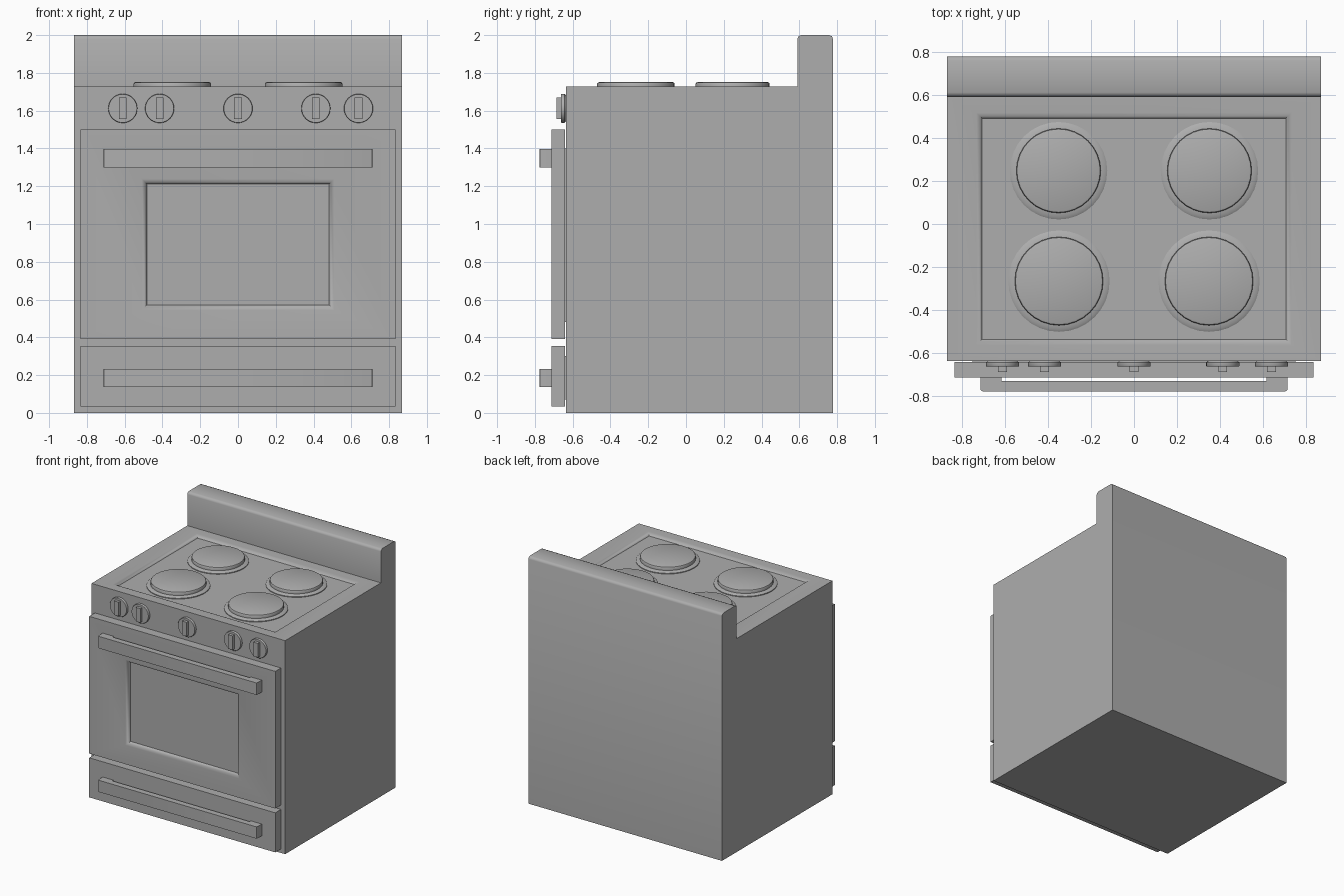
import bpy, bmesh, math
from mathutils import Vector, Matrix

if "Cube" in bpy.data.objects:
    bpy.data.objects.remove(bpy.data.objects["Cube"], do_unlink=True)

GREY = (0.42, 0.42, 0.42, 1)
grey = bpy.data.materials.new("plain mid grey")
grey.use_nodes = True
grey.diffuse_color = GREY
grey.node_tree.nodes["Principled BSDF"].inputs["Base Color"].default_value = GREY


def finish(bm, name, smooth=0):
    """Make the object; smooth is the sharp-edge angle in degrees, 0 for flat."""
    bmesh.ops.recalc_face_normals(bm, faces=bm.faces)
    mesh = bpy.data.meshes.new(name)
    bm.to_mesh(mesh)
    bm.free()
    mesh.materials.append(grey)
    obj = bpy.data.objects.new(name, mesh)
    bpy.context.collection.objects.link(obj)
    if smooth:
        bpy.ops.object.select_all(action='DESELECT')
        obj.select_set(True)
        bpy.context.view_layer.objects.active = obj
        bpy.ops.object.shade_smooth_by_angle(angle=math.radians(smooth))


def box_mesh(lo, hi):
    bm = bmesh.new()
    lo, hi = Vector(lo), Vector(hi)
    size = Matrix.Diagonal((*(hi - lo), 1))
    bmesh.ops.create_cube(bm, size=1, matrix=Matrix.Translation((lo + hi) / 2) @ size)
    return bm


def prism(points, vec):
    """Closed outline of 3D points extruded along a vector."""
    bm = bmesh.new()
    face = bm.faces.new([bm.verts.new(p) for p in points])
    out = bmesh.ops.extrude_face_region(bm, geom=[face])
    verts = [v for v in out["geom"] if isinstance(v, bmesh.types.BMVert)]
    bmesh.ops.translate(bm, verts=verts, vec=vec)
    bmesh.ops.recalc_face_normals(bm, faces=bm.faces)
    return bm


def recess(bm, face, axes, lo, hi, inward):
    """Sink a rectangular panel with a rounded outer lip and a crisp floor."""
    centre = face.calc_center_median()
    for margin, depth in ((0.026, 0), (0.01, 0.25), (0, 0.75)):
        bmesh.ops.inset_individual(bm, faces=[face], thickness=0.01)
        for v in face.verts:
            for i, axis in enumerate(axes):
                v.co[axis] = hi[i] + margin if v.co[axis] > centre[axis] else lo[i] - margin
            v.co += Vector(inward) * depth


# Body with raised back panel and sunken cooktop
HALF, FRONT, BACK, TOP = 0.867, -0.635, 0.778, 1.728
side = [(FRONT, 0), (BACK, 0), (BACK, 1.98), (0.772, 1.994), (0.758, 2),
        (0.61, 2), (0.596, 1.994), (0.59, 1.98), (0.59, TOP), (FRONT, TOP)]
bm = prism([(-HALF, y, z) for y, z in side], (2 * HALF, 0, 0))
deck = next(f for f in bm.faces if f.normal.z > 0.9 and f.calc_center_median().z < 1.8)
recess(bm, deck, (0, 1), (-0.705, -0.535), (0.705, 0.49), (0, 0, -0.02))
finish(bm, "stove_body", 47)

# Oven door with sunken window
bm = box_mesh((-0.833, -0.713, 0.39), (0.833, -0.64, 1.5))
pane = min(bm.faces, key=lambda f: f.calc_center_median().y)
recess(bm, pane, (0, 2), (-0.483, 0.57), (0.483, 1.212), (0, 0.03, 0))
finish(bm, "oven_door", 47)
finish(box_mesh((-0.833, -0.713, 0.035), (0.833, -0.64, 0.355)), "storage_drawer")

# Inner mounting blocks behind door and drawer
for name, low, high in (("door_mount", 0.48, 1.4), ("drawer_mount", 0.07, 0.3)):
    finish(box_mesh((-0.75, -0.645, low), (0.75, -0.63, high)), name)

# Bar handles with end brackets, as one bent profile
outer = [(-0.712, -0.712), (-0.712, -0.766), (-0.709, -0.773), (-0.702, -0.776)]
inner = [(-0.615, -0.728), (-0.615, -0.712)]
outline = outer + [(-x, y) for x, y in reversed(outer)] + [(-x, y) for x, y in reversed(inner)] + inner
for name, low, high in (("door_handle", 1.3, 1.397), ("drawer_handle", 0.137, 0.232)):
    finish(prism([(x, y, low) for x, y in outline], (0, 0, high - low)), name, 35)


def lathe(name, profile, matrix):
    """Round part from (radius, height) pairs, capped at both ends."""
    bm = bmesh.new()
    n = 32
    rings = [[bm.verts.new((r * math.cos(math.tau * i / n), r * math.sin(math.tau * i / n), h))
              for i in range(n)] for r, h in profile]
    for a, b in zip(rings, rings[1:]):
        for i in range(n):
            j = (i + 1) % n
            bm.faces.new((a[i], a[j], b[j], b[i]))
    bm.faces.new(rings[0])
    bm.faces.new(rings[-1])
    bm.transform(matrix)
    finish(bm, name, 35)


# Burners: wide drip ring with a raised plate
for name, sx in (("left", 1), ("right", -1)):
    for row, x, y, r in (("front", 0.348, -0.265, 0.235), ("rear", 0.35, 0.247, 0.226)):
        place = Matrix.Translation((sx * x, y, TOP - 0.02))
        lathe(f"{row}_{name}_burner",
              [(r, -0.004), (r, 0.006), (r - 0.01, 0.012), (r - 0.03, 0.015),
               (r - 0.03, 0.035), (r - 0.033, 0.04), (r - 0.04, 0.043)], place)

# Control knobs with upright grips
for i, x in enumerate((-0.61, -0.415, 0, 0.412, 0.638)):
    place = Matrix.Translation((x, FRONT, 1.612)) @ Matrix.Rotation(math.pi / 2, 4, 'X')
    lathe(f"knob_{i + 1}", [(0.066, -0.002), (0.077, 0.008), (0.077, 0.023), (0.075, 0.026)], place)
    finish(box_mesh((x - 0.02, -0.686, 1.555), (x + 0.02, -0.655, 1.669)), f"knob_grip_{i + 1}")
